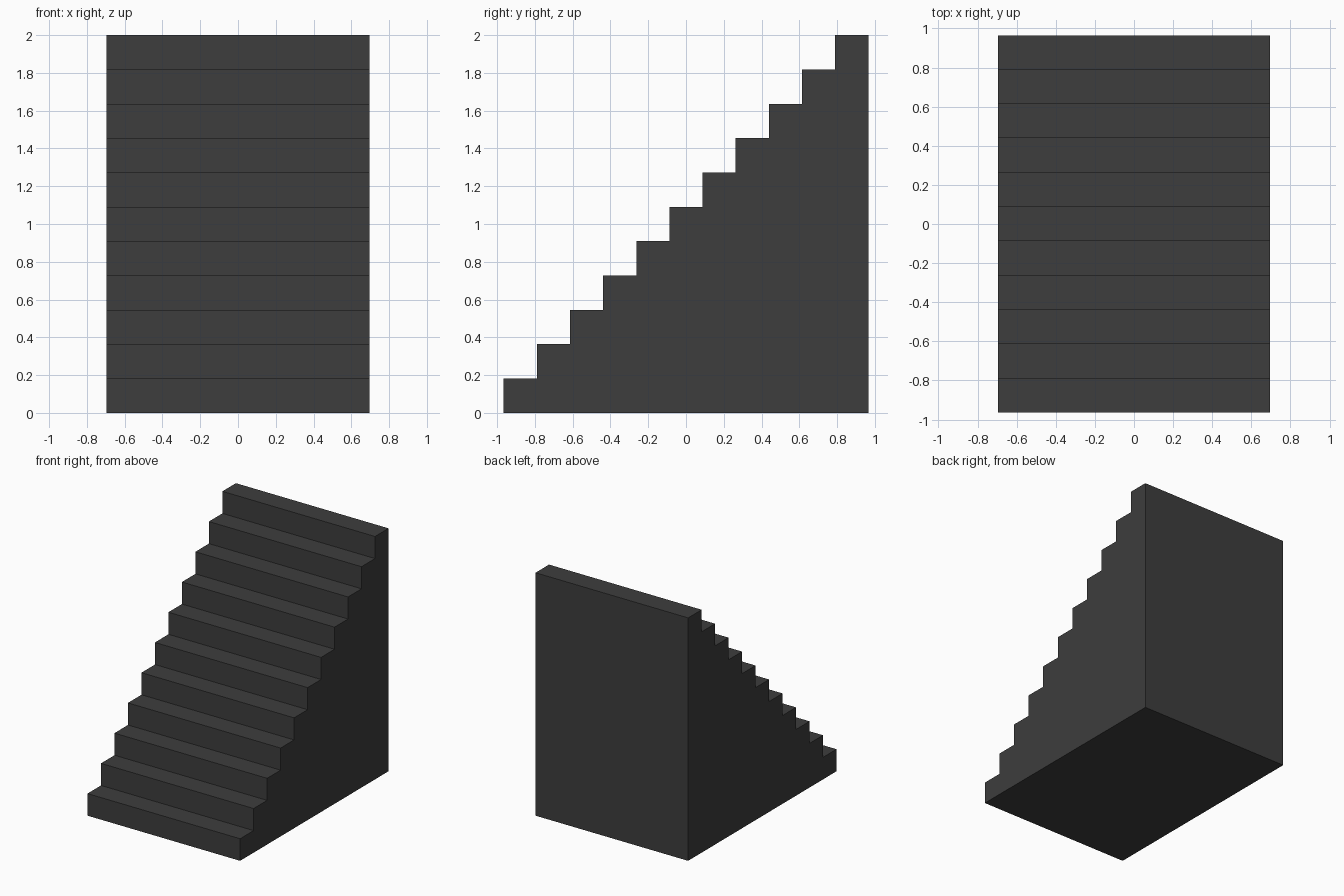
import bpy
import bmesh

STEPS = 11
HALF_WIDTH = 0.695
HALF_DEPTH = 0.965
HEIGHT = 2.0

default_cube = bpy.data.objects.get("Cube")
if default_cube:
    bpy.data.objects.remove(default_cube, do_unlink=True)


def make_material(name, colour):
    mat = bpy.data.materials.new(name)
    mat.use_nodes = True
    mat.diffuse_color = colour
    mat.node_tree.nodes["Principled BSDF"].inputs["Base Color"].default_value = colour
    return mat


# Side profile of the solid flight: back wall, base, then riser and tread in turn
run = 2 * HALF_DEPTH / STEPS
rise = HEIGHT / STEPS
profile = [(HALF_DEPTH, 0), (-HALF_DEPTH, 0)]
for i in range(STEPS):
    front = -HALF_DEPTH + i * run
    top = (i + 1) * rise
    profile += [(front, top), (front + run, top)]

# Extrude the profile across the width
bm = bmesh.new()
side = bm.faces.new([bm.verts.new((-HALF_WIDTH, y, z)) for y, z in profile])
extruded = bmesh.ops.extrude_face_region(bm, geom=[side], use_keep_orig=True)
moved = [v for v in extruded["geom"] if isinstance(v, bmesh.types.BMVert)]
bmesh.ops.translate(bm, verts=moved, vec=(2 * HALF_WIDTH, 0, 0))
bmesh.ops.recalc_face_normals(bm, faces=bm.faces)

mesh = bpy.data.meshes.new("staircase")
bm.to_mesh(mesh)
bm.free()
mesh.materials.append(make_material("dark grey", (0.047, 0.047, 0.047, 1)))
staircase = bpy.data.objects.new("staircase", mesh)
bpy.context.collection.objects.link(staircase)
